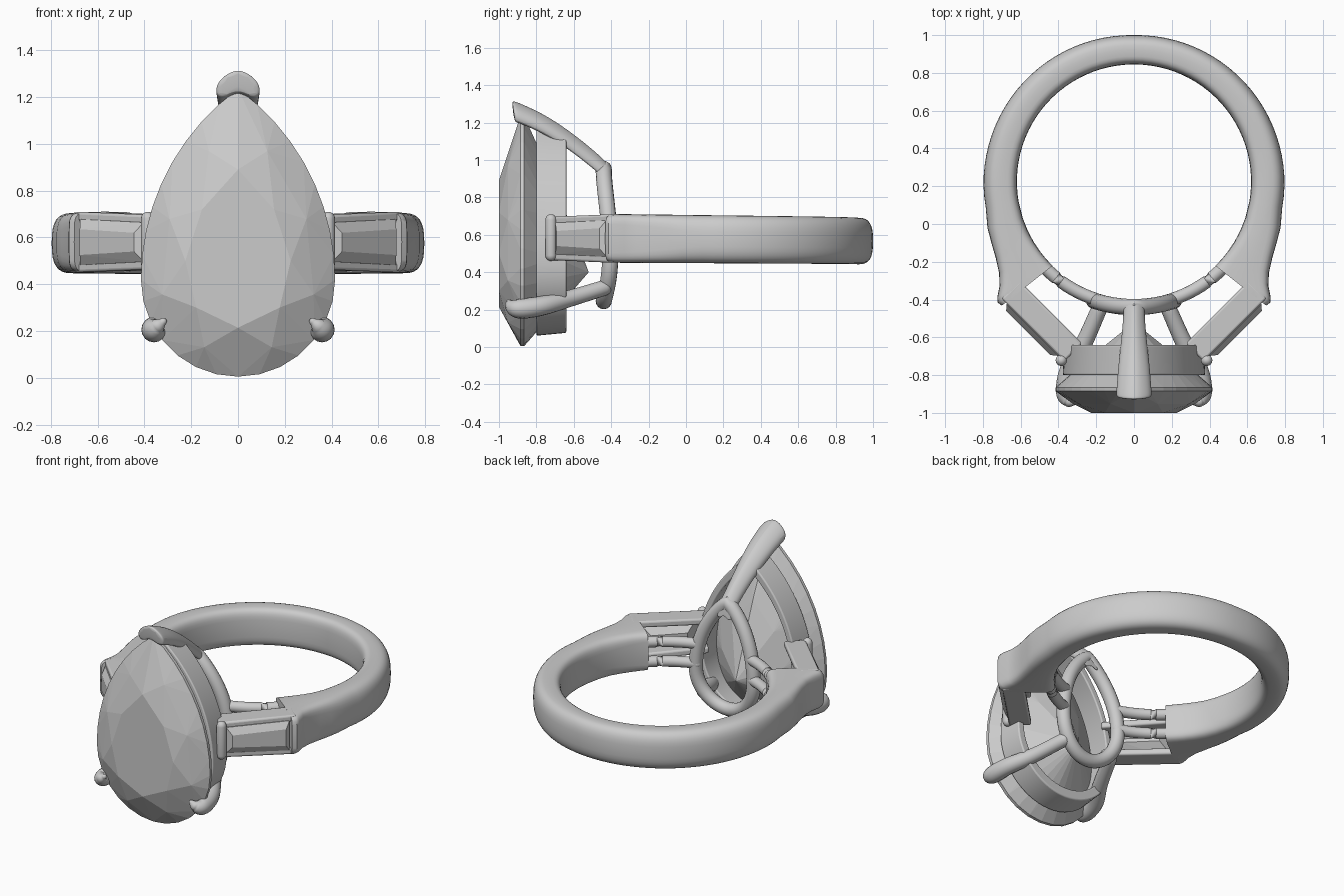
import bpy, bmesh
from math import sin, cos, pi, radians, sqrt, copysign, asin
from mathutils import Vector

if "Cube" in bpy.data.objects:
    bpy.data.objects.remove(bpy.data.objects["Cube"])

ZC = 0.575          # mid height of the band
CY, RI = 0.225, 0.62  # finger hole centre and radius


def finish(name, bm, smooth=True, mirror=False, bevel=0, subsurf=0):
    bmesh.ops.recalc_face_normals(bm, faces=bm.faces)
    me = bpy.data.meshes.new(name)
    bm.to_mesh(me)
    bm.free()
    ob = bpy.data.objects.new(name, me)
    bpy.context.collection.objects.link(ob)
    if smooth:
        bpy.ops.object.select_all(action='DESELECT')
        ob.select_set(True)
        bpy.context.view_layer.objects.active = ob
        bpy.ops.object.shade_smooth_by_angle(angle=radians(45))
    if mirror:
        ob.modifiers.new("Mirror", 'MIRROR').use_mirror_merge = False
    if bevel:
        b = ob.modifiers.new("Bevel", 'BEVEL')
        b.width, b.segments = bevel, 3
    if subsurf:
        s = ob.modifiers.new("Subsurf", 'SUBSURF')
        s.levels = s.render_levels = subsurf
    return ob


def loft(name, sections, loop=False, **kw):
    """Skin a list of equal-length closed sections."""
    bm = bmesh.new()
    rows = [[bm.verts.new(p) for p in s] for s in sections]
    n = len(rows[0])
    pairs = list(zip(rows, rows[1:])) + ([(rows[-1], rows[0])] if loop else [])
    for a, b in pairs:
        for i in range(n):
            j = (i + 1) % n
            bm.faces.new((a[i], a[j], b[j], b[i]))
    if not loop:
        bm.faces.new(rows[0])
        bm.faces.new(rows[-1])
    return finish(name, bm, **kw)


def smooth_path(pts, steps=6):
    """Catmull-Rom through (x, y, z, radius) points."""
    p = [Vector(q) for q in pts]
    p = [2 * p[0] - p[1]] + p + [2 * p[-1] - p[-2]]
    out = []
    for i in range(1, len(p) - 2):
        a, b, c, d = p[i - 1:i + 3]
        for k in range(steps):
            t = k / steps
            out.append(0.5 * (2 * b + (c - a) * t + (2 * a - 5 * b + 4 * c - d) * t * t
                              + (3 * b - a - 3 * c + d) * t ** 3))
    return out + [p[-2]]


def tube(name, pts, loop=False, sides=16, **kw):
    """Round bar through (x, y, z, radius) points, with domed ends."""
    pts = [Vector(p) for p in pts]
    n, secs = len(pts), []
    for i, p in enumerate(pts):
        a = pts[i - 1] if loop or i else p
        b = pts[(i + 1) % n] if loop or i < n - 1 else p
        d = (b - a).to_3d().normalized()
        ref = Vector((0, 1, 0)) if abs(d.y) < 0.6 else Vector((0, 0, 1))
        u = d.cross(ref).normalized()
        v = d.cross(u)
        c = p.to_3d()
        ring = lambda o, s: [c + d * o + (u * cos(2 * pi * k / sides) + v * sin(2 * pi * k / sides)) * p.w * s
                             for k in range(sides)]
        dome = [(sin(e), cos(e)) for e in (0.35, 0.75, 1.1, 1.4)]
        if not loop and i == 0:
            secs += [ring(-o * p.w, s) for o, s in reversed(dome)]
        secs.append(ring(0, 1))
        if not loop and i == n - 1:
            secs += [ring(o * p.w, s) for o, s in dome]
    return loft(name, secs, loop=loop, **kw)


def pear(n):
    """Pear outline in x, z: round bottom, pointed top; starts at the bottom."""
    h = n // 2
    q = round(h * 0.44)
    R, zc = 1.0077, 0.42
    half = [(0.415 * sin(pi / 2 * i / q), zc - 0.415 * cos(pi / 2 * i / q)) for i in range(q)]
    top = asin(0.815 / R)
    for i in range(h - q + 1):
        a = top * i / (h - q)
        half.append((0.415 - R + R * cos(a), zc + R * sin(a)))
    return half + [(-x, z) for x, z in half[-2:0:-1]]


# --- centre stone: faceted hull of table, crown, girdle and pavilion points
def ring_pts(outline, s, y, c=0.47):
    return [(x * s, y, c + (z - c) * s) for x, z in outline]


g = pear(32)
pts = ring_pts(g, 1, -0.885) + ring_pts(g, 1, -0.865)
pts += ring_pts(g[::4], 0.55, -1.0) + ring_pts(g[2::4], 0.80, -0.952)
pts += ring_pts(g[::4], 0.55, -0.70, 0.42) + [(0, -0.52, 0.40)]
bm = bmesh.new()
for p in pts:
    bm.verts.new(p)
bmesh.ops.convex_hull(bm, input=bm.verts)
bmesh.ops.delete(bm, geom=[v for v in bm.verts if not v.link_faces], context='VERTS')
bmesh.ops.dissolve_limit(bm, angle_limit=radians(1), verts=bm.verts, edges=bm.edges)
finish("center_stone", bm, smooth=False)

# --- seat: pear-shaped band under the stone
seat = []
for x, z in pear(64):
    z -= 0.005
    sec = []
    for s, y in ((0.91, -0.80), (0.885, -0.64), (0.78, -0.64), (0.80, -0.80)):
        sec.append((x * s, y, 0.62 + (z - 0.615) * s))
    seat.append(sec)
loft("seat", seat, loop=True, bevel=0.008)

# --- gallery: small pear ring curved along the finger hole
gal = []
for x, z in pear(64):
    x *= 0.51
    gal.append((x, CY - sqrt(0.665 ** 2 - x * x), 0.245 + (z - 0.005) * 0.575, 0.043))
tube("gallery_ring", gal, loop=True)

# --- lower claws
tube("lower_claws", smooth_path([(0.18, -0.44, 0.315, 0.042), (0.26, -0.62, 0.26, 0.045),
                                 (0.34, -0.77, 0.22, 0.052), (0.36, -0.89, 0.205, 0.053),
                                 (0.345, -0.935, 0.22, 0.036), (0.32, -0.945, 0.24, 0.016)]), mirror=True)

# --- top claw: chevron section swept from gallery to the stone's point
half = [(0.06, -0.022), (0.095, -0.06), (0.095, -0.11), (0.06, -0.12)]
chev = [(0, 0.01)] + half + [(0, -0.08)] + [(-x, z) for x, z in reversed(half)]
claw = []
for y, top, w in ((-0.40, 0.96, 0.6), (-0.41, 0.985, 0.6), (-0.50, 1.065, 0.6), (-0.62, 1.16, 0.72),
                  (-0.75, 1.245, 0.88), (-0.86, 1.295, 0.97), (-0.91, 1.315, 1), (-0.925, 1.315, 0.97)):
    claw.append([(x * w, y - (z + 0.06) * 0.15, top + z) for x, z in chev])
loft("top_claw", claw, subsurf=2)

# --- shank: D-like section growing into squared shoulders
stations = [(f, (0.775 + 0.022 * min(1, f / 90)) * sin(radians(f)),
             CY + (0.775 + 0.022 * min(1, f / 90)) * cos(radians(f))) for f in range(0, 101, 4)]
stations += [(108, 0.776, -0.02), (115, 0.755, -0.10), (121, 0.732, -0.18), (127, 0.714, -0.26),
             (131, 0.712, -0.33), (134, 0.724, -0.39), (135.5, 0.722, -0.415), (136, 0.70, -0.432)]


def shank_section(f, ox, oy, side):
    ix, iy = RI * sin(radians(f)), CY + RI * cos(radians(f))
    k = f / 136
    zc, hz = 0.566 + 0.014 * k, 0.124 + 0.006 * k
    n = 2.8 + 3.5 * max(0, (f - 105) / 31)
    pts = []
    for i in range(32):
        a = 2 * pi * i / 32
        c, s = cos(a), sin(a)
        m = n if c > 0 else max(n, 4)      # flatter inside
        u = 0.5 + 0.5 * copysign(abs(c) ** (2 / m), c)
        v = copysign(abs(s) ** (2 / m), s)
        pts.append((side * (ix + (ox - ix) * u), iy + (oy - iy) * u, zc + hz * v))
    return pts


loft("shank", [shank_section(*s, -1) for s in reversed(stations[1:])]
     + [shank_section(*s, 1) for s in stations])

# --- inner bridge bars between shoulders and gallery
for nm, dz in (("upper", 0.065), ("lower", -0.065)):
    bar = []
    for f in range(132, 163, 3):
        a = radians(f)
        bar.append((0.656 * sin(a), CY + 0.656 * cos(a), ZC + dz, 0.034))
    tube(nm + "_bridge_bar", bar, mirror=True)

# --- tapered side settings, running from shoulder (t=0) to seat (t=1)
P0, P1, N = Vector((0.66, -0.41, 0)), Vector((0.37, -0.70, 0)), Vector((0.707, -0.707, 0))


def side(t, w, z):
    return P0.lerp(P1, t) + N * w + Vector((0, 0, ZC + 0.005 + z))


for nm, s in (("upper", 1), ("lower", -1)):
    loft(nm + "_side_rail", [[side(t, w, s * z) for w, z in
                              ((-0.115, a), (0.018, a), (0.018, a + 0.042), (-0.115, a + 0.042))]
                             for t, a in ((-0.1, 0.088), (1.05, 0.074))], mirror=True, bevel=0.012)

tube("side_post", [(0.385, -0.722, 0.49, 0.03), (0.385, -0.722, 0.68, 0.03)], mirror=True)

# --- side stones: step-cut tapered baguettes
bm = bmesh.new()
for t0, t1, w, h0, h1 in ((0.06, 0.86, 0.048, 0.055, 0.04), (0.0, 0.94, 0.022, 0.098, 0.084),
                          (0.0, 0.94, 0.008, 0.098, 0.084), (0.2, 0.75, -0.075, 0.012, 0.012)):
    for t, h in ((t0, h0), (t1, h1)):
        for s in (1, -1):
            bm.verts.new(side(t, w, s * h))
bmesh.ops.convex_hull(bm, input=bm.verts)
bmesh.ops.dissolve_limit(bm, angle_limit=radians(1), verts=bm.verts, edges=bm.edges)
finish("side_stones", bm, smooth=False, mirror=True)
